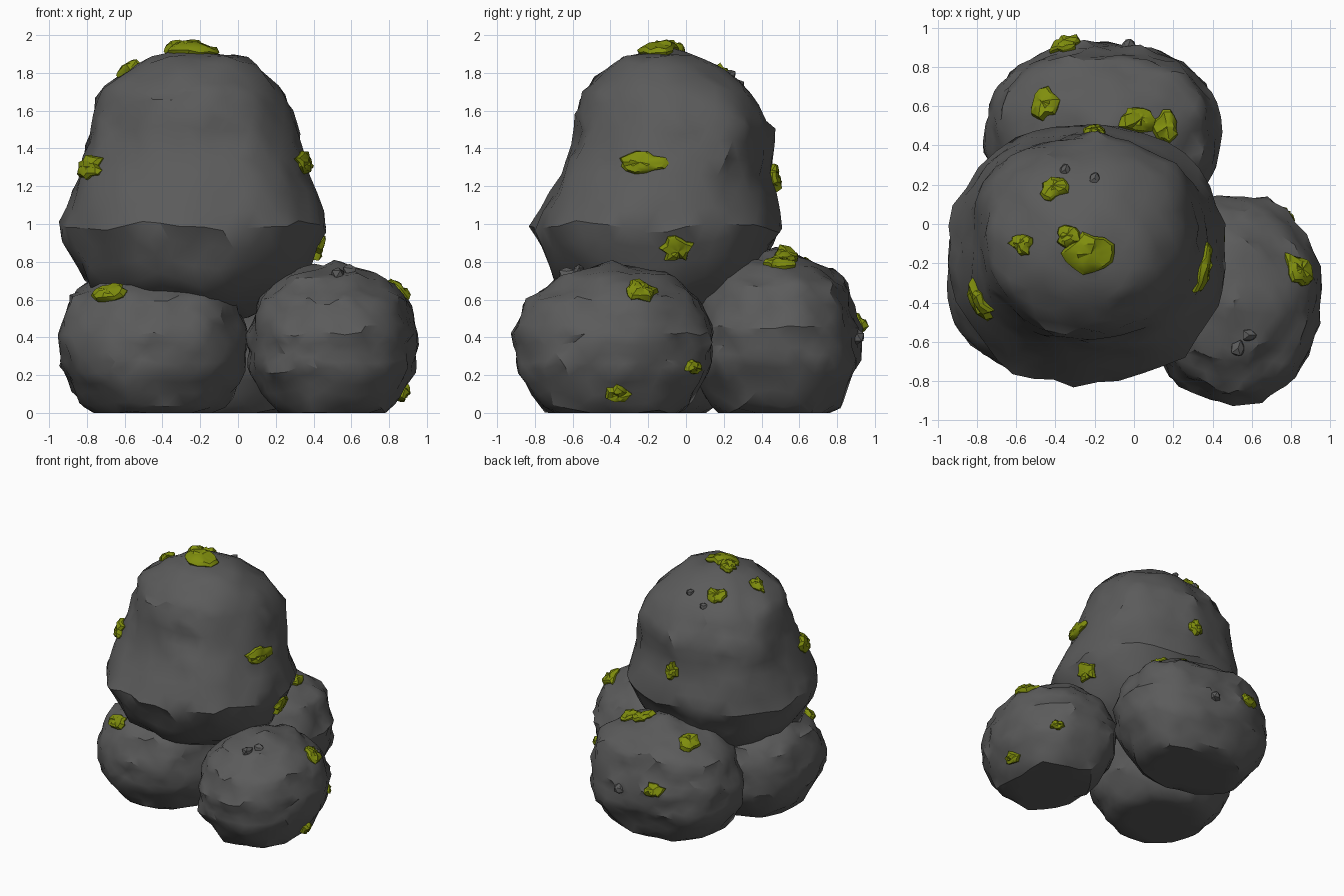
import bpy, bmesh, math, random
from mathutils import Vector, noise
from mathutils.bvhtree import BVHTree

if "Cube" in bpy.data.objects:
    bpy.data.objects.remove(bpy.data.objects["Cube"])

random.seed(7)


def material(name, rgb):
    m = bpy.data.materials.new(name)
    m.diffuse_color = (*rgb, 1)
    m.use_nodes = True
    m.node_tree.nodes["Principled BSDF"].inputs["Base Color"].default_value = m.diffuse_color
    return m


STONE = material("grey stone", (0.105, 0.105, 0.105))
MOSS = material("green moss", (0.215, 0.27, 0.004))


def finish(bm, name, mat, angle):
    bmesh.ops.recalc_face_normals(bm, faces=bm.faces[:])
    me = bpy.data.meshes.new(name)
    bm.to_mesh(me)
    me.materials.append(mat)
    me.shade_smooth()
    me.set_sharp_from_angle(angle=math.radians(angle))
    ob = bpy.data.objects.new(name, me)
    bpy.context.collection.objects.link(ob)
    tree = BVHTree.FromBMesh(bm)
    bm.free()
    return tree


# side profiles, bottom to top: (height, width, lean towards the back)
SQUAT = [(0, 0, 0), (0, .7, 0), (.28, .98, 0), (.52, 1, 0), (.76, .87, 0), (.92, .54, 0), (1, 0, 0)]
TALL = [(.50, 0, 0), (.53, .47, 0), (.69, .81, -.02), (.99, 1, -.03), (1.26, .85, .02),
        (1.5, .78, .07), (1.7, .68, .03), (1.88, .38, -.01), (1.95, 0, -.02)]


def boulder(name, cx, cy, rx, ry, height, profile):
    """Icosphere fitted to a side profile, then chipped by noise."""
    bm = bmesh.new()
    bmesh.ops.create_icosphere(bm, subdivisions=4, radius=1)
    off = Vector((cx, cy, height)) * 9
    for v in bm.verts:
        n = v.co.normalized()
        u = (1 - math.acos(max(-1, min(1, n.z))) / math.pi) * (len(profile) - 1)
        i = min(int(u), len(profile) - 2)
        z, r, lean = [a + (b - a) * (u - i) for a, b in zip(profile[i], profile[i + 1])]
        z *= height
        a = math.atan2(n.y, n.x)
        c, s = math.cos(a), math.sin(a)
        r *= (abs(c) ** 2.25 + abs(s) ** 2.25) ** (-1 / 2.25)
        p = Vector((cx + c * r * rx, cy + lean + s * r * ry, z))
        d = 0.03 * noise.noise(p * 3.5 + off) + 0.02 * noise.noise(p * 8 + off)
        p += n * (d - 0.004)
        p += Vector([random.uniform(-0.011, 0.011) for _ in range(3)])
        p.z = 0 if z < 0.005 else max(p.z, 0)
        v.co = p
    return finish(bm, name, STONE, 32)


# four boulders
top = boulder("tall_top_boulder", -.235, -.13, .715, .66, 1, TALL)
back = boulder("back_boulder", -.16, .47, .6, .455, .87, SQUAT)
right = boulder("front_right_boulder", .5, -.38, .445, .53, .8, SQUAT)
left = boulder("front_left_boulder", -.45, -.23, .505, .51, .8, SQUAT)


count = 0


def moss(tree, pos, w, h):
    """Ragged cushion that hugs the boulder: w along the level, h up the slope."""
    global count
    count += 1
    p, n = tree.find_nearest(Vector(pos))[:2]
    t = Vector((0, 0, 1)).cross(n).normalized() if abs(n.z) < 0.85 else Vector((1, 0, 0))
    b = n.cross(t).normalized()
    bm = bmesh.new()
    seg = 14
    ragged = [random.uniform(0.72, 1.2) for _ in range(seg)]

    def vert(r, a, lift):
        q = p + t * (w * r * math.cos(a)) + b * (h * r * math.sin(a))
        s, sn = tree.find_nearest(q)[:2]
        return bm.verts.new(s + (sn + n).normalized() * lift)

    centre = vert(0, 0, 0.035)
    rings = []
    for r, lift in ((0.45, 0.036), (0.85, 0.03), (1.0, 0.012), (0.9, -0.015)):
        rings.append([vert(r * (ragged[i] if r > 0.5 else 1), i * math.tau / seg,
                           lift + random.uniform(-0.009, 0.009)) for i in range(seg)])
    for i in range(seg):
        j = (i + 1) % seg
        bm.faces.new((centre, rings[0][i], rings[0][j]))
        for a, c in zip(rings, rings[1:]):
            bm.faces.new((a[i], c[i], c[j], a[j]))
    finish(bm, f"moss_patch_{count}", MOSS, 30)


# moss on the tall boulder
moss(top, (-.22, -.15, 1.96), .14, .11)
moss(top, (-.34, -.06, 1.95), .07, .06)
moss(top, (-.58, -.11, 1.83), .08, .06)
moss(top, (-.41, .19, 1.81), .07, .07)
moss(top, (-.75, -.37, 1.28), .12, .07)
moss(top, (.33, -.23, 1.32), .13, .06)
moss(top, (.44, -.04, .85), .085, .075)
moss(top, (-.2, .48, 1.25), .06, .07)
# moss on the lower boulders
moss(left, (-.68, -.57, .62), .1, .07)
moss(right, (.83, -.25, .62), .1, .09)
moss(right, (.8, .06, .24), .055, .035)
moss(right, (.87, -.36, .1), .065, .055)
moss(back, (-.48, .63, .82), .09, .085)
moss(back, (.04, .54, .86), .1, .07)
moss(back, (.17, .5, .84), .07, .08)
moss(back, (-.35, .89, .45), .08, .07)


def chip(name, tree, pos, r):
    p = tree.find_nearest(Vector(pos))[0]
    bm = bmesh.new()
    bmesh.ops.create_icosphere(bm, subdivisions=1, radius=r)
    for v in bm.verts:
        v.co = v.co * random.uniform(0.75, 1.15) + p
    finish(bm, name, STONE, 30)


# small stone chips lodged on the boulders
chip("top_chip", top, (-.2, .24, 1.8), .032)
chip("top_chip_small", top, (-.35, .28, 1.74), .03)
chip("right_chip", right, (.53, -.63, .72), .045)
chip("right_chip_small", right, (.59, -.56, .73), .04)
chip("back_chip", back, (-.03, .9, .4), .04)
